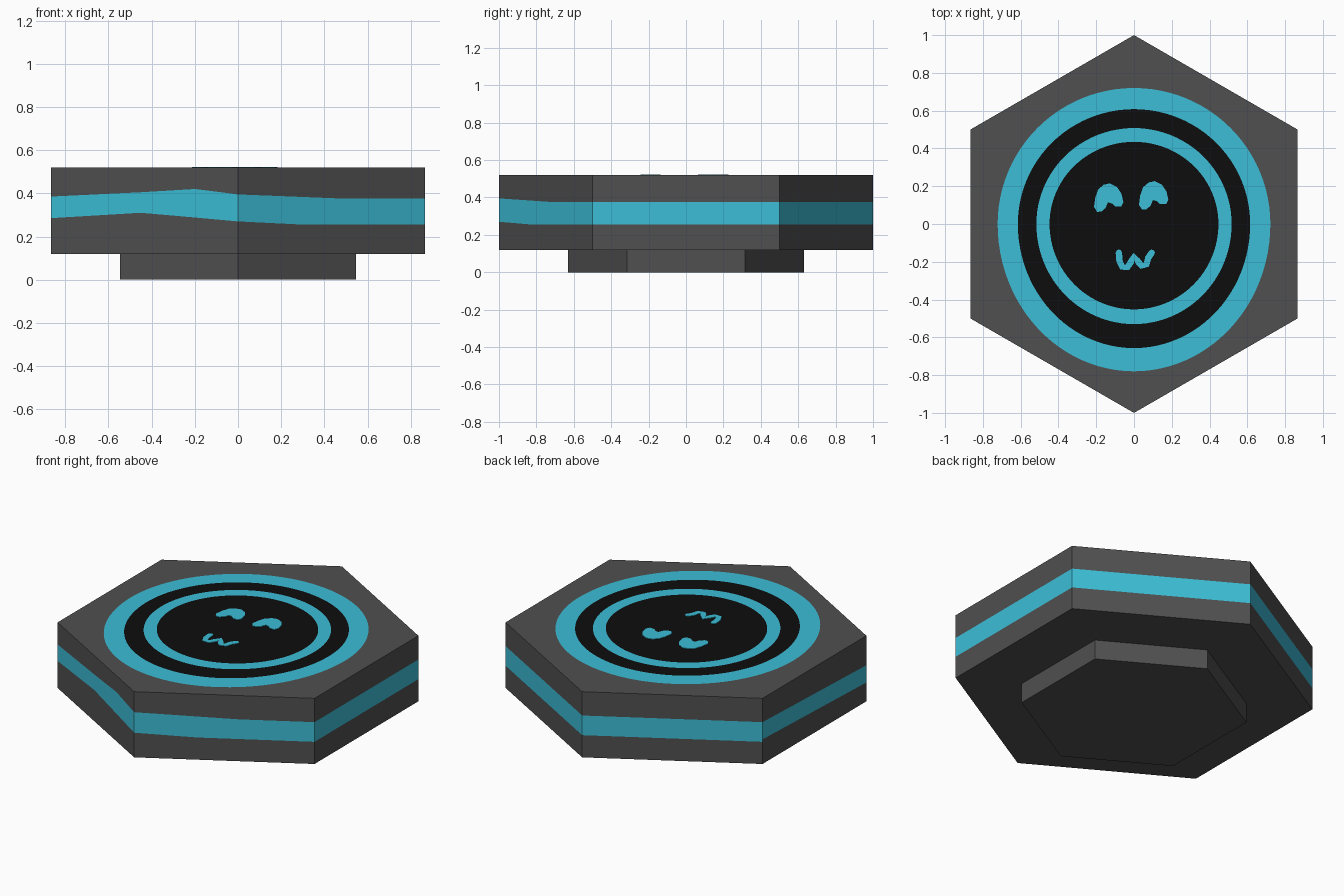
import bpy, bmesh, math
from mathutils import Vector

if "Cube" in bpy.data.objects:
    bpy.data.objects.remove(bpy.data.objects["Cube"])


def material(name, rgb):
    m = bpy.data.materials.new(name)
    m.diffuse_color = (*rgb, 1)
    m.use_nodes = True
    m.node_tree.nodes["Principled BSDF"].inputs["Base Color"].default_value = m.diffuse_color
    return m


GREY = material("dark grey", (0.08, 0.08, 0.08))
BLUE = material("cyan blue", (0.045, 0.515, 0.68))
BLACK = material("near black", (0.0042, 0.0042, 0.0042))
Z0, Z1 = 0.12, 0.52


def finish(bm, name, mats):
    bmesh.ops.remove_doubles(bm, verts=bm.verts, dist=1e-5)
    me = bpy.data.meshes.new(name)
    bm.to_mesh(me)
    bm.free()
    for m in mats:
        me.materials.append(m)
    ob = bpy.data.objects.new(name, me)
    bpy.context.collection.objects.link(ob)
    return ob


def face(bm, pts, mat=0):
    f = bm.faces.new([bm.verts.new(p) for p in pts])
    f.material_index = mat


def corner(k, r=1.0):
    a = math.radians(-90 + 60 * k)
    return Vector((r * math.cos(a), r * math.sin(a), 0))


def at(p, z):
    return (p[0], p[1], z)


# Foot: small hexagonal prism
bm = bmesh.new()
foot = [corner(k, 0.63) for k in range(6)]
face(bm, [at(p, 0) for p in reversed(foot)])
face(bm, [at(p, Z0) for p in foot])
for k in range(6):
    a, b = foot[k], foot[(k + 1) % 6]
    face(bm, [at(a, 0), at(b, 0), at(b, Z0), at(a, Z0)])
finish(bm, "foot", [GREY])

# Body sides: each side has a hand-painted stripe (position along side, low, high)
plain = [(0, 0.255, 0.375), (1, 0.255, 0.375)]
stripes = [
    [(0, 0.27, 0.395), (0.35, 0.255, 0.383), (0.58, 0.255, 0.375), (1, 0.255, 0.375)],
    plain, plain, plain,
    [(0, 0.27, 0.375), (1, 0.235, 0.34)],
    [(0, 0.285, 0.385), (0.48, 0.31, 0.405), (0.77, 0.288, 0.42), (1, 0.27, 0.395)],
]
bm = bmesh.new()
for k, stations in enumerate(stripes):
    a, b = corner(k), corner(k + 1)
    for (t, lo, hi), (u, lo2, hi2) in zip(stations, stations[1:]):
        p, q = a.lerp(b, t), a.lerp(b, u)
        left, right = (Z0, lo, hi, Z1), (Z0, lo2, hi2, Z1)
        for i in range(3):
            face(bm, [at(p, left[i]), at(q, right[i]),
                      at(q, right[i + 1]), at(p, left[i + 1])], int(i == 1))
face(bm, [at(corner(k), Z0) for k in range(5, -1, -1)])

# Body top: hexagon rim with egg-shaped rings inset (x radius, upper y, lower y)
N = 96
rings = [(0.722, 0.72, 0.78), (0.615, 0.608, 0.657),
         (0.517, 0.508, 0.53), (0.447, 0.435, 0.452)]


def hex_point(i):
    k, s = divmod(i, N // 6)
    ang = math.radians(s * 360 / N - 30)
    t = 0.5 + math.tan(ang) * math.cos(math.radians(30))
    return at(corner(k).lerp(corner(k + 1), t), Z1)


loops = [[hex_point(i) for i in range(N)]]
for rx, up, down in rings:
    loop = []
    for i in range(N):
        a = -math.pi / 2 + i * math.tau / N
        s = math.sin(a)
        loop.append((rx * math.cos(a), s * (up if s > 0 else down), Z1))
    loops.append(loop)
for j, m in enumerate([0, 1, 2, 1]):
    o, n = loops[j], loops[j + 1]
    for i in range(N):
        h = (i + 1) % N
        face(bm, [o[i], o[h], n[h], n[i]], m)
face(bm, loops[-1], 2)
finish(bm, "hexagon_body", [GREY, BLUE, BLACK])


# Thin painted plates for the face
def plate(name, outline):
    bm = bmesh.new()
    top = Z1 + 0.003
    area = sum(p[0] * q[1] - q[0] * p[1] for p, q in zip(outline, outline[1:] + outline[:1]))
    if area < 0:
        outline = outline[::-1]
    face(bm, [at(p, top) for p in outline])
    face(bm, [at(p, Z1) for p in reversed(outline)])
    for p, q in zip(outline, outline[1:] + outline[:1]):
        face(bm, [at(p, Z1), at(q, Z1), at(q, top), at(p, top)])
    finish(bm, name, [BLUE])


# Eyes: arched blobs
eye = [(-0.212, 0.09), (-0.205, 0.14), (-0.19, 0.183), (-0.16, 0.208), (-0.128, 0.215),
       (-0.09, 0.196), (-0.066, 0.16), (-0.056, 0.115), (-0.068, 0.093), (-0.1, 0.093),
       (-0.115, 0.108), (-0.138, 0.115), (-0.15, 0.085), (-0.172, 0.066), (-0.195, 0.064)]
plate("left_eye", eye)
plate("right_eye", [(x + 0.238, y + 0.012) for x, y in eye])

# Mouth: wavy ribbon of even width with rounded ends
path = [Vector(p) for p in [(-0.08, -0.152), (-0.077, -0.195), (-0.062, -0.228), (-0.035, -0.23),
        (-0.016, -0.2), (0, -0.17), (0.018, -0.195), (0.042, -0.222), (0.066, -0.215),
        (0.075, -0.18), (0.094, -0.152)]]
W = 0.017
side_a, side_b = [], []
for i, p in enumerate(path):
    d = (path[min(i + 1, len(path) - 1)] - path[max(i - 1, 0)]).normalized()
    n = Vector((-d.y, d.x)) * W
    side_a.append(p + n)
    side_b.append(p - n)
    if i == 0:
        start_cap = [p - n * 0.7 - d * W * 0.7, p - d * W, p + n * 0.7 - d * W * 0.7]
end_cap = [p + n * 0.7 + d * W * 0.7, p + d * W, p - n * 0.7 + d * W * 0.7]
plate("mouth", side_a + end_cap + side_b[::-1] + start_cap)
